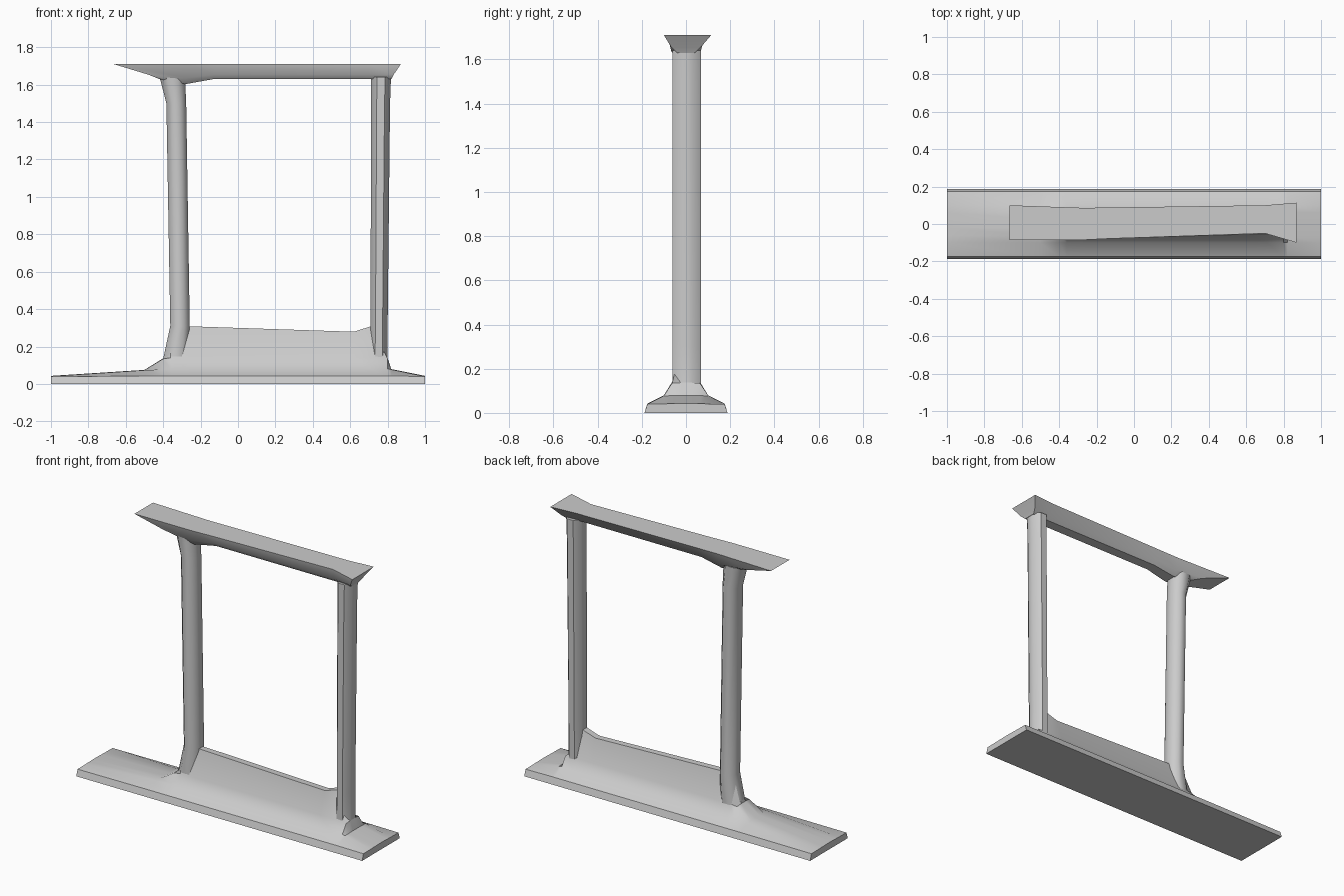
import bpy, bmesh, math

if "Cube" in bpy.data.objects:
    bpy.data.objects.remove(bpy.data.objects["Cube"])


def loft(name, rings, angle=40):
    """Skin a list of equal-length rings into a closed smooth solid."""
    bm = bmesh.new()
    vr = [[bm.verts.new(p) for p in r] for r in rings]
    n = len(rings[0])
    for a, b in zip(vr, vr[1:]):
        for i in range(n):
            j = (i + 1) % n
            bm.faces.new((a[i], a[j], b[j], b[i]))
    bm.faces.new(vr[0])
    bm.faces.new(vr[-1])
    bmesh.ops.remove_doubles(bm, verts=bm.verts, dist=0.0005)
    bmesh.ops.triangulate(bm, faces=[f for f in bm.faces if len(f.verts) > 4])
    bmesh.ops.recalc_face_normals(bm, faces=bm.faces)
    me = bpy.data.meshes.new(name)
    bm.to_mesh(me)
    bm.free()
    ob = bpy.data.objects.new(name, me)
    bpy.context.collection.objects.link(ob)
    bpy.ops.object.select_all(action='DESELECT')
    ob.select_set(True)
    bpy.context.view_layer.objects.active = ob
    bpy.ops.object.shade_smooth_by_angle(angle=math.radians(angle))
    return ob


def base_ring(x, rim, shoulder, waist, top):
    half = [(0.188, 0.0), (0.175, rim), (0.10, shoulder), (0.063, waist), (0.02, top)]
    return [(x, y, z) for y, z in half] + [(x, -y, z) for y, z in reversed(half)]


# Plinth that swells up into a low wall between the posts
loft("base_plinth", [base_ring(*r) for r in (
    (-1.00, 0.040, 0.041, 0.042, 0.043),
    (-0.50, 0.042, 0.073, 0.074, 0.075),
    (-0.40, 0.042, 0.078, 0.134, 0.137),
    (-0.36, 0.042, 0.080, 0.140, 0.300),
    (-0.26, 0.042, 0.080, 0.140, 0.308),
    (0.62, 0.042, 0.080, 0.140, 0.279),
    (0.71, 0.042, 0.080, 0.140, 0.308),
    (0.80, 0.042, 0.080, 0.134, 0.137),
    (0.82, 0.042, 0.077, 0.078, 0.079),
    (1.00, 0.040, 0.041, 0.042, 0.043))])


def post_ring(z, x0, x1, ry=0.064):
    k = 1 / math.cos(math.pi / 8)
    ring = []
    for i in range(8):
        a = math.pi / 8 + i * math.pi / 4
        ring.append(((x0 + x1) / 2 + (x1 - x0) / 2 * k * math.cos(a),
                     0.003 + ry * k * math.sin(a), z))
    return ring


# Two slightly leaning posts with flared ends
loft("left_post", [post_ring(*r) for r in (
    (0.08, -0.41, -0.26), (0.135, -0.40, -0.26), (0.31, -0.362, -0.258),
    (1.50, -0.383, -0.277), (1.605, -0.41, -0.282), (1.64, -0.42, -0.28))], 50)
loft("right_post", [post_ring(*r) for r in (
    (0.08, 0.70, 0.808), (0.135, 0.705, 0.80), (0.31, 0.708, 0.80),
    (1.50, 0.712, 0.813), (1.64, 0.712, 0.818))], 50)


def beam_ring(xt, xb, y0, y1, w, bottom):
    """Flat-topped trough section whose ends are undercut."""
    xm = xb + (xt - xb) * 0.25
    zm = bottom + (1.71 - bottom) * 0.3
    return [(xt, y0, 1.71), (xm, -w, zm), (xb, -w * 0.6, bottom),
            (xb, w * 0.6, bottom), (xm, w, zm), (xt, y1, 1.71)]


# Top beam with splayed ends
loft("top_beam", [beam_ring(*r) for r in (
    (-0.665, -0.42, -0.085, 0.10, 0.066, 1.63),
    (-0.27, -0.28, -0.085, 0.086, 0.066, 1.603),
    (-0.13, -0.13, -0.078, 0.088, 0.055, 1.63),
    (0.70, 0.71, -0.05, 0.10, 0.055, 1.63),
    (0.87, 0.82, -0.10, 0.114, 0.066, 1.63))])
